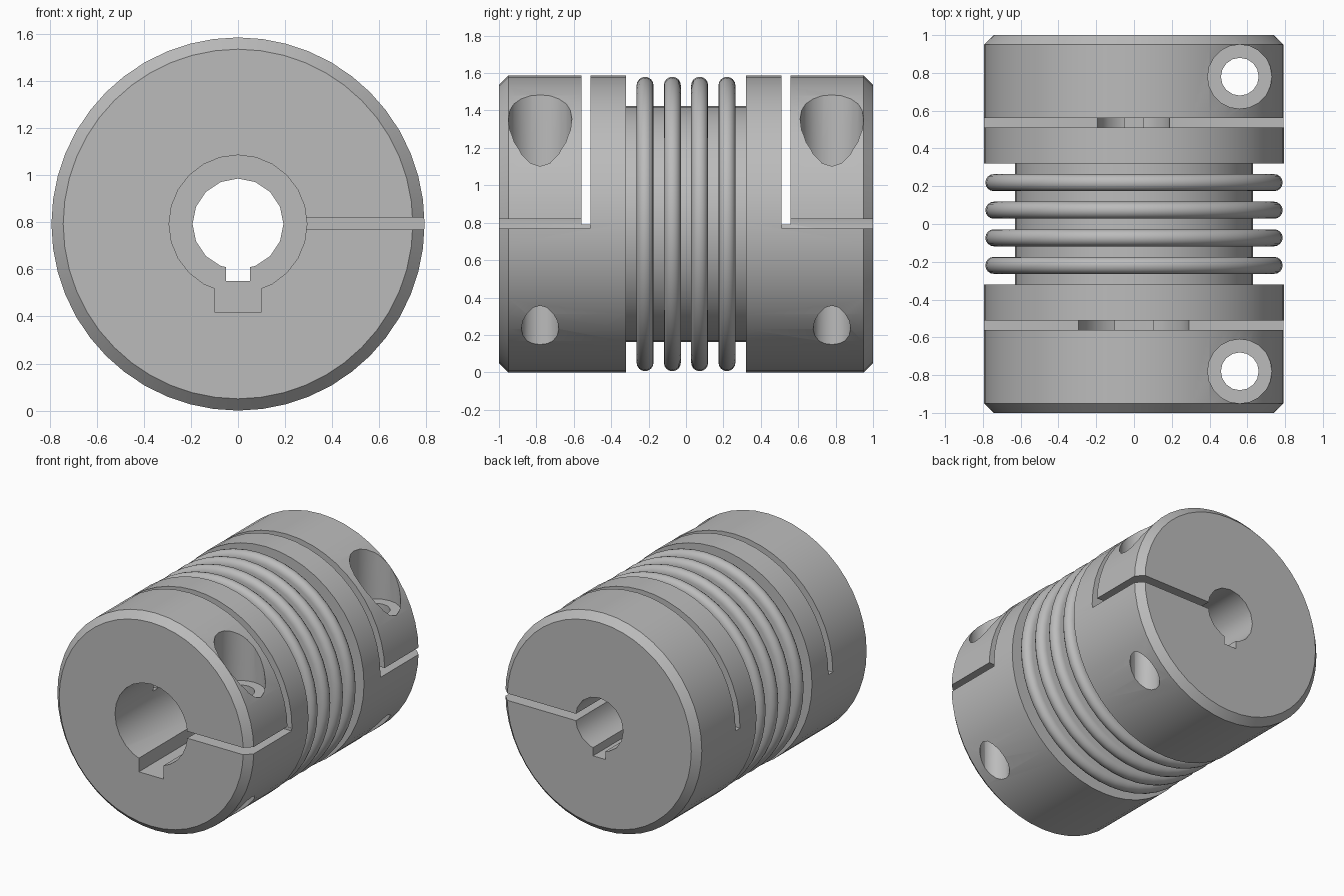
import bpy, bmesh, math

RADIUS = 0.793            # outer radius, also the height of the axis
SEGMENTS = 48

if "Cube" in bpy.data.objects:
    bpy.data.objects.remove(bpy.data.objects["Cube"], do_unlink=True)

metal = bpy.data.materials.new("grey metal")
metal.use_nodes = True
metal.diffuse_color = (0.5, 0.5, 0.5, 1)
metal.node_tree.nodes["Principled BSDF"].inputs["Base Color"].default_value = (0.5, 0.5, 0.5, 1)


def lathe(name, profile, closed):
    """Spin (radius, y) points about the axis; cap the ends or close the loop."""
    bm = bmesh.new()
    rings = []
    for r, y in profile:
        angles = [2 * math.pi * i / SEGMENTS for i in range(SEGMENTS)]
        rings.append([bm.verts.new((r * math.cos(a), y, RADIUS + r * math.sin(a))) for a in angles])
    pairs = list(zip(rings, rings[1:]))
    if closed:
        pairs.append((rings[-1], rings[0]))
    else:
        bm.faces.new(rings[0])
        bm.faces.new(rings[-1])
    for a, b in pairs:
        for i in range(SEGMENTS):
            j = (i + 1) % SEGMENTS
            bm.faces.new((a[i], a[j], b[j], b[i]))
    bmesh.ops.recalc_face_normals(bm, faces=bm.faces)
    mesh = bpy.data.meshes.new(name)
    bm.to_mesh(mesh)
    bm.free()
    obj = bpy.data.objects.new(name, mesh)
    bpy.context.collection.objects.link(obj)
    mesh.materials.append(metal)
    return obj


def box(x0, x1, y0, y1, z0, z1):
    bpy.ops.mesh.primitive_cube_add(size=1, location=((x0 + x1) / 2, (y0 + y1) / 2, (z0 + z1) / 2))
    obj = bpy.context.object
    obj.scale = (x1 - x0, abs(y1 - y0), z1 - z0)
    return obj


def drill(radius, depth, location, sides, along_y=False):
    bpy.ops.mesh.primitive_cylinder_add(vertices=sides, radius=radius, depth=depth, location=location,
                                        rotation=(math.pi / 2 if along_y else 0, 0, 0))
    return bpy.context.object


def activate(obj):
    bpy.ops.object.select_all(action='DESELECT')
    obj.select_set(True)
    bpy.context.view_layer.objects.active = obj


def cut(obj, cutter):
    cutter.hide_render = True
    activate(obj)
    mod = obj.modifiers.new("cut", 'BOOLEAN')
    mod.operation = 'DIFFERENCE'
    mod.solver = 'EXACT'
    mod.object = cutter
    bpy.ops.object.modifier_apply(modifier=mod.name)
    bpy.data.objects.remove(cutter, do_unlink=True)


def smooth(obj):
    activate(obj)
    bpy.ops.object.shade_smooth_by_angle(angle=math.radians(30))


def clamp_hub(name, side, bore, key_half_width, key_bottom, bore_sides):
    hub = lathe(name, [(RADIUS, side * 0.32), (RADIUS, side * 0.95), (0.743, side)], False)
    # Shaft bore with keyway
    cut(hub, drill(bore, 1.2, (0, side * 0.7, RADIUS), bore_sides, True))
    cut(hub, box(-key_half_width, key_half_width, side * 0.2, side * 1.1, key_bottom, RADIUS))
    # Clamp slit and the slot across the upper half
    cut(hub, box(0, 1, side * 0.512, side * 1.1, 0.77, 0.82))
    cut(hub, box(-1, 1, side * 0.51, side * 0.56, 0.79, 1.8))
    # Screw hole with counterbore
    cut(hub, drill(0.1, 2, (0.56, side * 0.78, 0.75), 16))
    cut(hub, drill(0.17, 0.8, (0.56, side * 0.78, 1.5), 20))
    smooth(hub)


clamp_hub("front_hub", -1, 0.293, 0.1, 0.42, 24)
clamp_hub("back_hub", 1, 0.193, 0.05, 0.55, 16)

# Thin-walled core with four rounded convolutions
half, core = 0.045, 0.63
profile = [(0.57, -0.33), (core, -0.33)]
for k in range(4):
    y = (k - 1.5) * 0.146
    profile.append((core, y - half))
    for i in range(9):
        a = math.pi * i / 8
        profile.append((0.742 + half * math.sin(a), y - half * math.cos(a)))
    profile.append((core, y + half))
profile += [(core, 0.33), (0.57, 0.33)]
smooth(lathe("bellows", profile, True))
